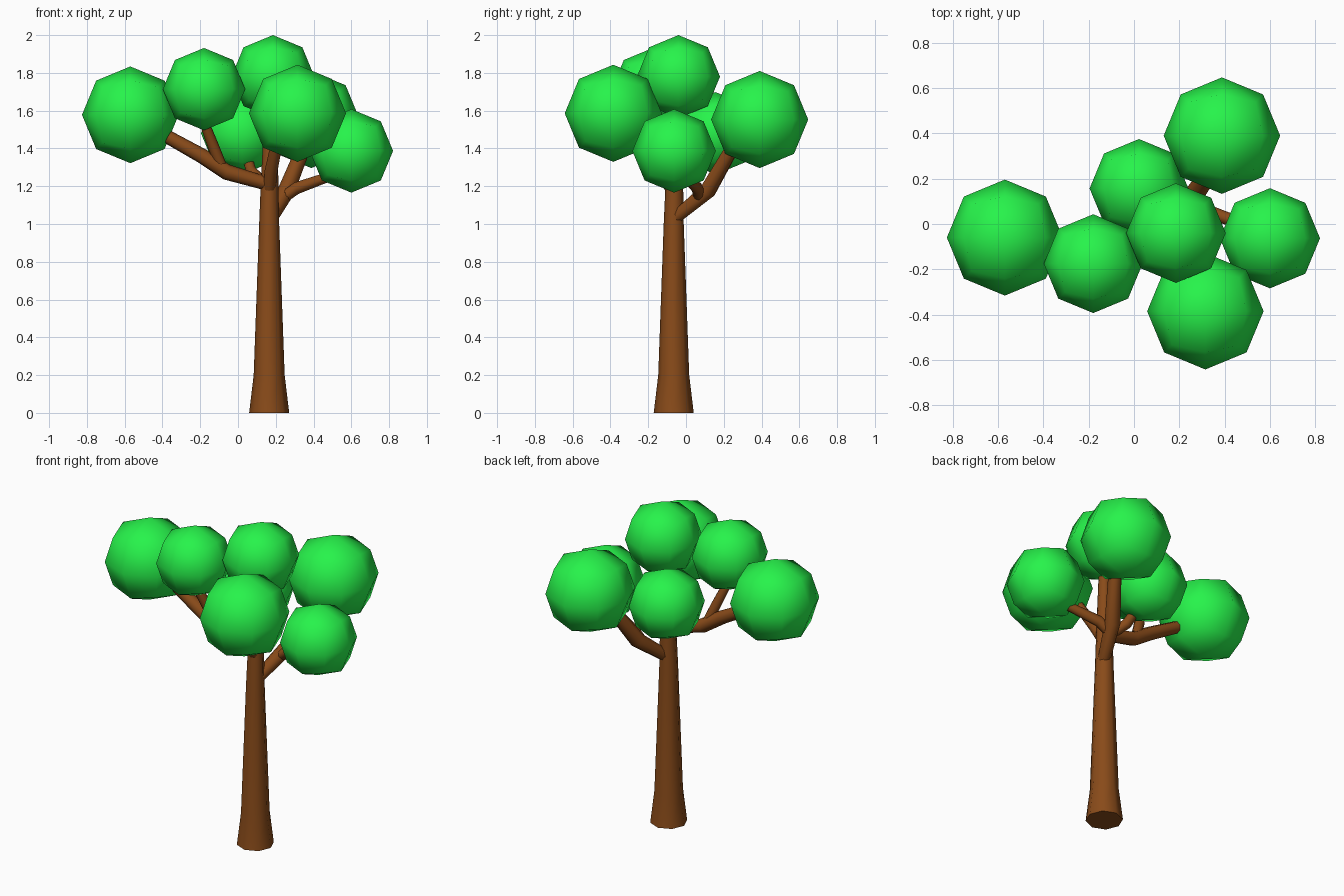
import bpy, bmesh, math
from mathutils import Vector

if "Cube" in bpy.data.objects:
    bpy.data.objects.remove(bpy.data.objects["Cube"])


def material(name, rgb):
    m = bpy.data.materials.new(name)
    m.diffuse_color = (*rgb, 1)
    m.use_nodes = True
    m.node_tree.nodes["Principled BSDF"].inputs["Base Color"].default_value = m.diffuse_color
    return m


BARK = material("bark", (0.25, 0.07, 0.01))
LEAF = material("leaf", (0.02, 0.9, 0.07))


def finish(bm, name, mat, smooth_angle):
    bmesh.ops.recalc_face_normals(bm, faces=bm.faces[:])
    me = bpy.data.meshes.new(name)
    bm.to_mesh(me)
    bm.free()
    me.materials.append(mat)
    ob = bpy.data.objects.new(name, me)
    bpy.context.collection.objects.link(ob)
    bpy.ops.object.select_all(action='DESELECT')
    bpy.context.view_layer.objects.active = ob
    ob.select_set(True)
    bpy.ops.object.shade_smooth_by_angle(angle=math.radians(smooth_angle))
    return ob


def limb(name, path, sides=8):
    """Tapered tube through (x, y, z, radius) points."""
    bm = bmesh.new()
    pts = [Vector(p[:3]) for p in path]
    rings = []
    side = Vector((0, 1, 0))
    for i, p in enumerate(pts):
        t = (pts[min(i + 1, len(pts) - 1)] - pts[max(i - 1, 0)]).normalized()
        side = (side - t * side.dot(t)).normalized()
        other = t.cross(side)
        ring = []
        for k in range(sides):
            a = math.tau * k / sides
            ring.append(bm.verts.new(p + path[i][3] * (side * math.cos(a) + other * math.sin(a))))
        rings.append(ring)
    for a, b in zip(rings, rings[1:]):
        for k in range(sides):
            j = (k + 1) % sides
            bm.faces.new((a[k], a[j], b[j], b[k]))
    bm.faces.new(rings[0])
    bm.faces.new(rings[-1])
    return finish(bm, name, BARK, 60)


def foliage(name, centre, r):
    """Low-poly ball: once-subdivided cube pushed onto a sphere."""
    bm = bmesh.new()
    bmesh.ops.create_cube(bm, size=2)
    bmesh.ops.subdivide_edges(bm, edges=bm.edges[:], cuts=1, use_grid_fill=True)
    for v in bm.verts:
        v.co = v.co.normalized() * r + Vector(centre)
    return finish(bm, name, LEAF, 80)


# Trunk with flared foot
limb("trunk", [(0.165, -0.065, 0, 0.106), (0.165, -0.065, 0.2, 0.082),
               (0.165, -0.065, 1.0, 0.053), (0.167, -0.062, 1.2, 0.047),
               (0.175, -0.05, 1.65, 0.032)])

# Branches
limb("left_branch", [(0.165, -0.065, 1.21, 0.036), (-0.06, -0.08, 1.275, 0.042),
                     (-0.19, -0.085, 1.36, 0.04), (-0.37, -0.07, 1.46, 0.036)])
limb("left_upper_branch", [(-0.09, -0.085, 1.31, 0.03), (-0.13, -0.11, 1.41, 0.03),
                           (-0.18, -0.15, 1.54, 0.026)])
limb("back_left_branch", [(0.12, -0.06, 1.23, 0.03), (0.07, 0.02, 1.28, 0.03),
                          (0.04, 0.1, 1.38, 0.026)])
limb("front_branch", [(0.165, -0.07, 1.17, 0.032), (0.175, -0.13, 1.28, 0.034),
                      (0.21, -0.23, 1.45, 0.03)])
limb("back_right_branch", [(0.175, -0.06, 1.03, 0.035), (0.255, 0.115, 1.175, 0.045),
                           (0.35, 0.25, 1.41, 0.037)])
limb("right_branch", [(0.24, 0.07, 1.14, 0.03), (0.31, 0.06, 1.19, 0.032),
                      (0.48, 0.0, 1.25, 0.026)])

# Foliage balls
foliage("foliage_left", (-0.57, -0.06, 1.578), 0.256)
foliage("foliage_upper_left", (-0.18, -0.175, 1.714), 0.218)
foliage("foliage_back_left", (0.022, 0.157, 1.48), 0.218)
foliage("foliage_top", (0.185, -0.04, 1.78), 0.22)
foliage("foliage_back_right", (0.388, 0.39, 1.553), 0.257)
foliage("foliage_front", (0.315, -0.385, 1.586), 0.257)
foliage("foliage_right", (0.6, -0.063, 1.387), 0.221)
